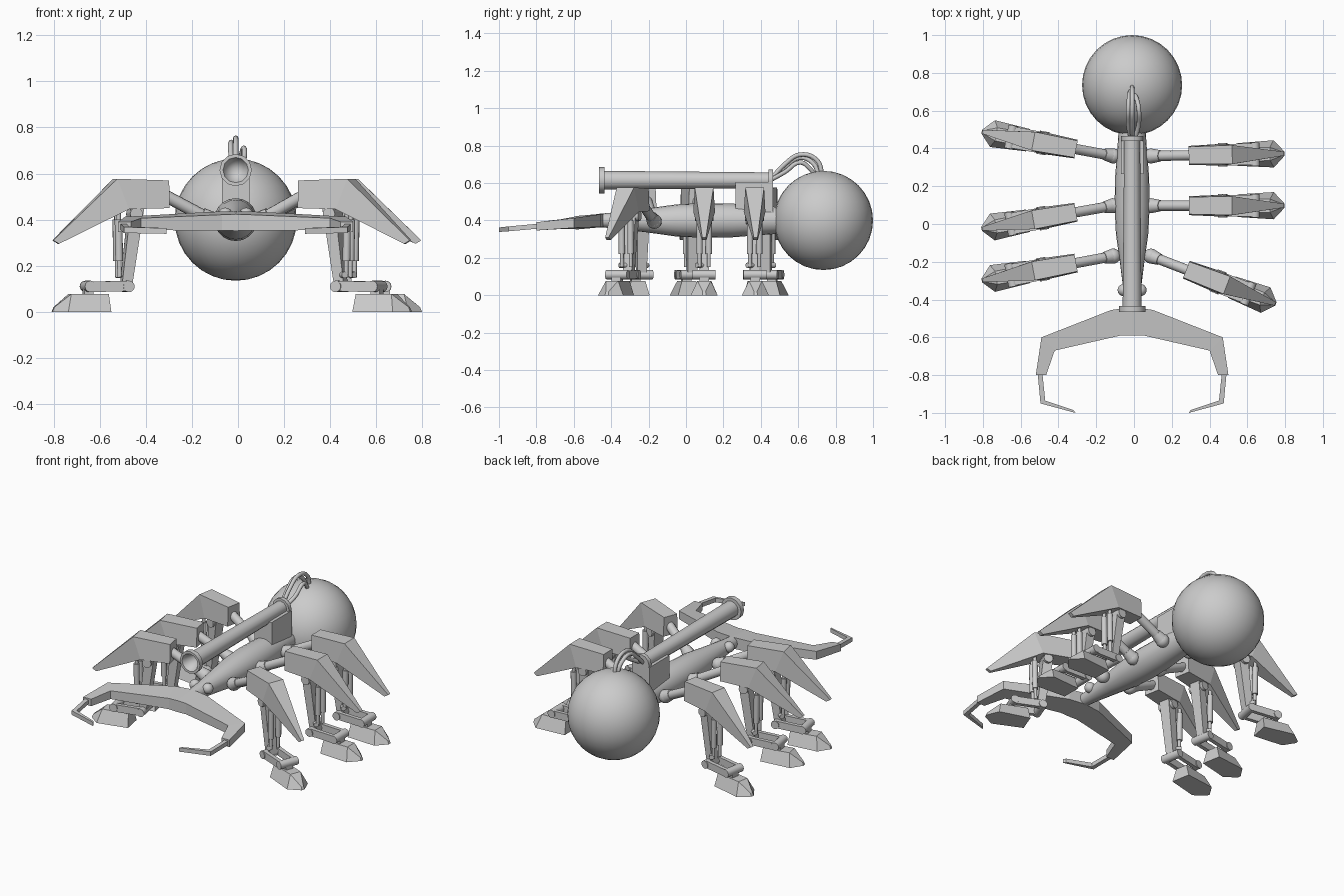
import bpy, bmesh, math
from mathutils import Matrix, Vector

cube = bpy.data.objects.get("Cube")
if cube:
    bpy.data.objects.remove(cube, do_unlink=True)

CX = -0.01                      # centre line of the body
BASE = Matrix.Translation((CX, 0, 0))


def finish(name, bm, matrix=BASE, smooth=False):
    bmesh.ops.recalc_face_normals(bm, faces=bm.faces)
    mesh = bpy.data.meshes.new(name)
    bm.to_mesh(mesh)
    bm.free()
    obj = bpy.data.objects.new(name, mesh)
    bpy.context.collection.objects.link(obj)
    obj.matrix_world = matrix
    if smooth:
        bpy.ops.object.select_all(action='DESELECT')
        obj.select_set(True)
        bpy.context.view_layer.objects.active = obj
        bpy.ops.object.shade_smooth_by_angle(angle=math.radians(35))
    return obj


def loft(name, sections, matrix=BASE):
    """Skin a row of four-cornered sections and cap both ends."""
    bm = bmesh.new()
    rings = [[bm.verts.new(p) for p in s] for s in sections]
    for a, b in zip(rings, rings[1:]):
        for i in range(4):
            j = (i + 1) % 4
            bm.faces.new((a[i], a[j], b[j], b[i]))
    bm.faces.new(rings[0])
    bm.faces.new(rings[-1])
    return finish(name, bm, matrix)


def ridge(name, stations, matrix, y=0):
    """Loft from stations of top x, z, half width and bottom x, z, half width."""
    return loft(name, [((xt, y - wt, zt), (xt, y + wt, zt), (xb, y + wb, zb), (xb, y - wb, zb))
                       for xt, zt, wt, xb, zb, wb in stations], matrix)


def rod(name, a, b, r1, r2=None, matrix=BASE, segments=12):
    a, b = Vector(a), Vector(b)
    d = b - a
    place = Matrix.Translation((a + b) / 2) @ d.to_track_quat('Z', 'Y').to_matrix().to_4x4()
    bm = bmesh.new()
    bmesh.ops.create_cone(bm, cap_ends=True, segments=segments, radius1=r1,
                          radius2=r1 if r2 is None else r2, depth=d.length, matrix=place)
    return finish(name, bm, matrix, True)


def ball(name, centre, r, matrix=BASE, u=16, v=10):
    bm = bmesh.new()
    bmesh.ops.create_uvsphere(bm, u_segments=u, v_segments=v, radius=r,
                              matrix=Matrix.Translation(centre))
    return finish(name, bm, matrix, True)


def lathe(name, profile, z, segments):
    """Spin a profile of (y, radius) around a lengthwise axis at height z."""
    bm = bmesh.new()
    verts = [bm.verts.new((0, y, z + r)) for y, r in profile]
    edges = [bm.edges.new(pair) for pair in zip(verts, verts[1:])]
    bmesh.ops.spin(bm, geom=verts + edges, cent=(0, 0, z), axis=(0, 1, 0),
                   angle=math.tau, steps=segments)
    bmesh.ops.remove_doubles(bm, verts=bm.verts, dist=0.0005)
    return finish(name, bm, BASE, True)


# Abdomen and body
ball("abdomen", (0, 0.735, 0.4), 0.265, u=32, v=16)
lathe("body", [(-0.47, 0), (-0.47, 0.035), (-0.36, 0.045), (-0.2, 0.065), (-0.05, 0.086),
               (0.1, 0.093), (0.25, 0.09), (0.4, 0.078), (0.52, 0.07), (0.52, 0)], 0.4, 20)

# Barrel with hollow muzzle, collar and mount
lathe("barrel", [(-0.34, 0), (-0.465, 0.055), (-0.465, 0.07), (-0.435, 0.07), (-0.435, 0.05),
                 (0.44, 0.042), (0.44, 0.058), (0.465, 0.058), (0.465, 0)], 0.615, 12)
ridge("barrel_mount", [(-0.06, 0.605, 0.1, -0.06, 0.44, 0.1),
                       (0.06, 0.605, 0.1, 0.06, 0.44, 0.1)], BASE, y=0.365)


# Cables from barrel to abdomen
def cable(name, points):
    curve = bpy.data.curves.new(name, 'CURVE')
    curve.dimensions = '3D'
    curve.bevel_depth = 0.012
    curve.bevel_resolution = 2
    curve.resolution_u = 5
    spline = curve.splines.new('BEZIER')
    spline.bezier_points.add(len(points) - 1)
    for bp, co in zip(spline.bezier_points, points):
        bp.co = co
        bp.handle_left_type = bp.handle_right_type = 'AUTO'
    obj = bpy.data.objects.new(name, curve)
    bpy.context.collection.objects.link(obj)
    obj.matrix_world = BASE
    bpy.ops.object.select_all(action='DESELECT')
    obj.select_set(True)
    bpy.context.view_layer.objects.active = obj
    bpy.ops.object.convert(target='MESH')


for label, x, top, end in (("left", 0.035, 0.71, 0.69), ("middle", 0, 0.752, 0.73),
                           ("right", -0.02, 0.735, 0.71)):
    cable(label + "_cable", [(x * 0.4, 0.45, 0.615), (x, 0.53, top - 0.05),
                             (x, 0.61, top), (x * 0.7, end - 0.03, top - 0.03),
                             (x * 0.3, end, 0.64)])


# Jaws: each a tapering plate followed by a thin hooked tip
def jaw(name, side, stations):
    sections = []
    for xo, yo, xi, yi, t in stations:
        zo, zi = (0.40 + (y + 0.45) * 0.09 for y in (yo, yi))
        sections.append(((side * xo, yo, zo + t), (side * xi, yi, zi + t),
                         (side * xi, yi, zi - t), (side * xo, yo, zo - t)))
    loft(name, sections)


for label, side in (("left", 1), ("right", -1)):
    jaw(label + "_jaw", side, [(0, -0.44, 0, -0.59, 0.036), (0.11, -0.455, 0.06, -0.59, 0.034),
                               (0.48, -0.6, 0.41, -0.67, 0.026), (0.51, -0.8, 0.455, -0.8, 0.022)])
    jaw(label + "_jaw_tip", side, [(0.5, -0.79, 0.475, -0.79, 0.013),
                                   (0.485, -0.95, 0.46, -0.935, 0.013),
                                   (0.3, -1.0, 0.31, -0.985, 0.012)])
    ball(label + "_eye", (side * 0.045, -0.35, 0.42), 0.032)


# One leg, built outwards along local x from its hip
def leg(name, x, y, degrees):
    m = Matrix.Translation((x, y, 0)) @ Matrix.Rotation(math.radians(degrees), 4, 'Z')
    ball(name + "_hip", (0, 0, 0.395), 0.04, m)
    rod(name + "_hip_collar", (0.01, 0, 0.4), (0.05, 0, 0.423), 0.038, 0.03, m)
    rod(name + "_upper_rod", (0.03, 0, 0.41), (0.25, 0, 0.525), 0.027, None, m)
    ridge(name + "_armour", [(0.2, 0.57, 0.045, 0.2, 0.45, 0.05),
                             (0.43, 0.577, 0.05, 0.38, 0.445, 0.058),
                             (0.705, 0.31, 0.01, 0.68, 0.295, 0.012)], m)
    ridge(name + "_shin", [(0.365, 0.47, 0.035, 0.405, 0.11, 0.025),
                           (0.305, 0.47, 0.035, 0.36, 0.11, 0.025)], m)
    rod(name + "_knee_pin", (0.345, -0.05, 0.425), (0.345, 0.05, 0.425), 0.028, None, m)
    for tag, s in (("a", -1), ("b", 1)):
        rod(f"{name}_piston_{tag}", (0.42, s * 0.025, 0.45), (0.415, s * 0.025, 0.15), 0.01, None, m)
        rod(f"{name}_sleeve_{tag}", (0.42, s * 0.025, 0.4), (0.417, s * 0.025, 0.22), 0.017, None, m)
        ridge(f"{name}_ankle_link_{tag}", [(0.38, 0.135, 0.012, 0.38, 0.09, 0.012),
                                           (0.55, 0.13, 0.012, 0.55, 0.085, 0.012)], m, y=s * 0.045)
    for tag, px in (("ankle", 0.38), ("foot", 0.55)):
        rod(f"{name}_{tag}_pin", (px, -0.062, 0.11), (px, 0.062, 0.11), 0.025, None, m)
    rod(name + "_piston_pin", (0.415, -0.04, 0.16), (0.38, 0.0, 0.16), 0.014, None, m)
    ridge(name + "_foot_bracket", [(0.53, 0.115, 0.025, 0.53, 0.06, 0.025),
                                   (0.57, 0.115, 0.025, 0.57, 0.06, 0.025)], m)
    ridge(name + "_foot", [(0.465, 0.077, 0.038, 0.458, 0, 0.06),
                           (0.63, 0.077, 0.035, 0.65, 0, 0.072),
                           (0.7, 0.02, 0.008, 0.708, 0, 0.01)], m)


for row, hip_y, left_angle, right_angle in (("rear", 0.36, 1, 169.5), ("middle", 0.097, 0, 190),
                                            ("front", -0.17, -21, 190.5)):
    leg(f"{row}_left_leg", CX + 0.1, hip_y, left_angle)
    leg(f"{row}_right_leg", CX - 0.1, hip_y, right_angle)
